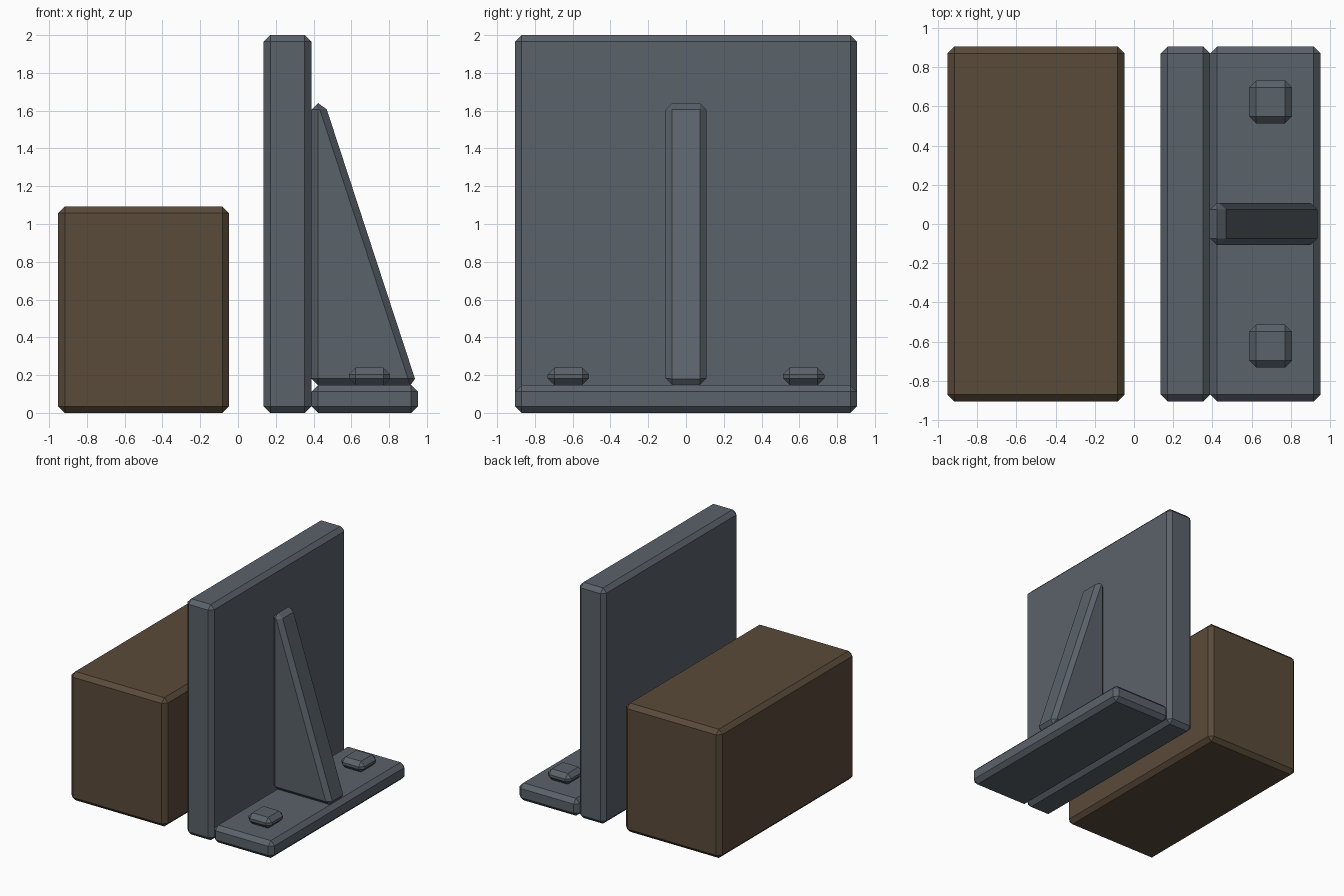
import bpy, bmesh

if "Cube" in bpy.data.objects:
    bpy.data.objects.remove(bpy.data.objects["Cube"])

BEVEL = 0.035


def material(name, rgb):
    m = bpy.data.materials.new(name)
    m.diffuse_color = (*rgb, 1.0)
    m.use_nodes = True
    m.node_tree.nodes["Principled BSDF"].inputs["Base Color"].default_value = m.diffuse_color
    return m


brown = material("dark brown", (0.102, 0.069, 0.042))
grey = material("slate grey", (0.102, 0.122, 0.144))


def prism(name, profile, y0, y1, mat):
    """Extrude an (x, z) profile along y and chamfer every edge."""
    bm = bmesh.new()
    face = bm.faces.new([bm.verts.new((x, y0, z)) for x, z in profile])
    ext = bmesh.ops.extrude_face_region(bm, geom=[face])["geom"]
    verts = [v for v in ext if isinstance(v, bmesh.types.BMVert)]
    bmesh.ops.translate(bm, verts=verts, vec=(0, y1 - y0, 0))
    bmesh.ops.recalc_face_normals(bm, faces=bm.faces)
    bmesh.ops.bevel(bm, geom=bm.edges[:], offset=BEVEL, offset_type='OFFSET',
                    segments=1, profile=0.5, affect='EDGES', clamp_overlap=True)
    bmesh.ops.recalc_face_normals(bm, faces=bm.faces)
    mesh = bpy.data.meshes.new(name)
    bm.to_mesh(mesh)
    bm.free()
    mesh.materials.append(mat)
    obj = bpy.data.objects.new(name, mesh)
    bpy.context.collection.objects.link(obj)
    return obj


def box(name, x0, x1, y0, y1, z0, z1, mat):
    return prism(name, [(x0, z0), (x1, z0), (x1, z1), (x0, z1)], y0, y1, mat)


# Large block
box("block", -0.952, -0.048, -0.905, 0.905, 0, 1.092, brown)

# Upright plate and foot plate of the bracket
box("upright_plate", 0.136, 0.388, -0.905, 0.905, 0, 2.0, grey)
box("foot_plate", 0.388, 0.952, -0.905, 0.905, 0, 0.147, grey)

# Tapered stiffening rib
prism("rib", [(0.388, 0.147), (0.948, 0.147), (0.459, 1.64), (0.388, 1.64)],
      -0.108, 0.108, grey)

# Bolt heads on the foot
for side, y in (("front", -0.623), ("back", 0.623)):
    box("bolt_" + side, 0.588, 0.806, y - 0.109, y + 0.109, 0.147, 0.239, grey)
